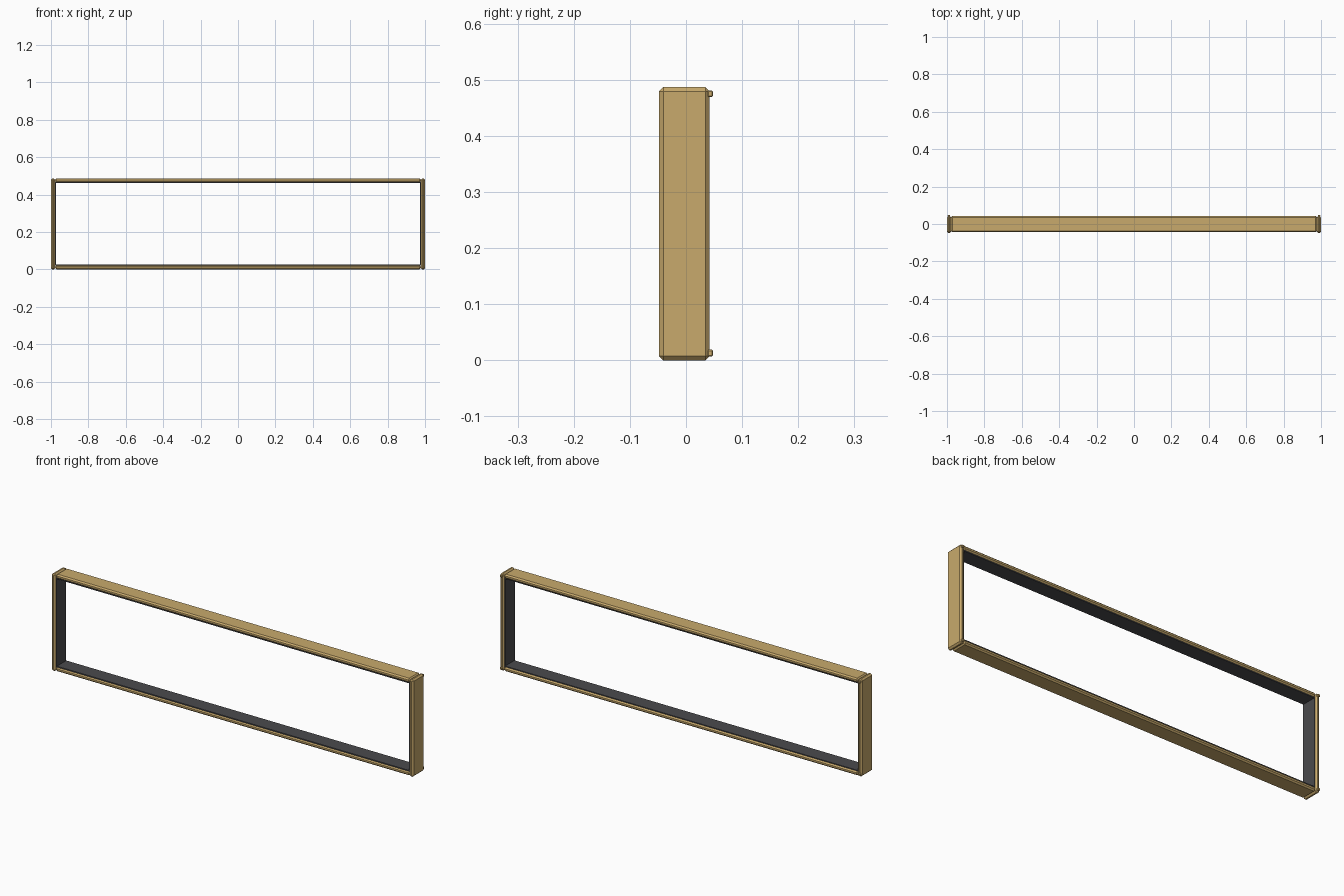
import bpy
import bmesh
from mathutils import Matrix, Vector

old = bpy.data.objects.get("Cube")
if old:
    bpy.data.objects.remove(old, do_unlink=True)


def material(name, rgb):
    m = bpy.data.materials.new(name)
    m.use_nodes = True
    m.diffuse_color = (*rgb, 1)
    m.node_tree.nodes["Principled BSDF"].inputs["Base Color"].default_value = (*rgb, 1)
    return m


WOOD = material("tan wood", (0.58, 0.40, 0.15))
LINING = material("dark grey lining", (0.07, 0.07, 0.075))


def box(name, low, high, mat, chamfer=0):
    """Box between two corners, with all edges chamfered."""
    low, high = Vector(low), Vector(high)
    bm = bmesh.new()
    bmesh.ops.create_cube(bm, size=1, matrix=Matrix.Translation((low + high) / 2)
                          @ Matrix.Diagonal((*(high - low), 1)))
    if chamfer:
        bmesh.ops.bevel(bm, geom=bm.edges[:], offset=chamfer, segments=1,
                        affect='EDGES', profile=0.5)
    mesh = bpy.data.meshes.new(name)
    bm.to_mesh(mesh)
    bm.free()
    mesh.materials.append(mat)
    ob = bpy.data.objects.new(name, mesh)
    bpy.context.collection.objects.link(ob)
    return ob


H = 0.487          # overall height
FRONT, BACK = -0.048, 0.042
THICK, LINER = 0.022, 0.026
INNER = 1 - THICK

# Side boards with lining and small pegs behind the corners
for side, s in (("left", 1), ("right", -1)):
    def span(a, b):
        return sorted((s * a, s * b))
    x = span(INNER, 1)
    box(side + "_board", (x[0], FRONT, 0), (x[1], BACK, H), WOOD, 0.0075)
    x = span(1 - LINER, INNER + 0.002)
    box(side + "_lining", (x[0], FRONT + 0.007, THICK),
        (x[1], BACK - 0.007, H - THICK), LINING)
    x = span(0.983, 0.996)
    for level, z in (("lower", 0.007), ("upper", H - 0.018)):
        box(f"{side}_{level}_peg", (x[0], BACK - 0.004, z),
            (x[1], 0.048, z + 0.012), WOOD, 0.002)

# Top and bottom boards with lining
for level, flip in (("bottom", False), ("top", True)):
    def rise(a, b):
        return (H - b, H - a) if flip else (a, b)
    z = rise(0.001, THICK)
    box(level + "_board", (-INNER, -0.043, z[0]), (INNER, BACK, z[1]), WOOD, 0.0065)
    z = rise(THICK - 0.002, LINER)
    box(level + "_lining", (-INNER, FRONT + 0.01, z[0]),
        (INNER, BACK - 0.006, z[1]), LINING)
